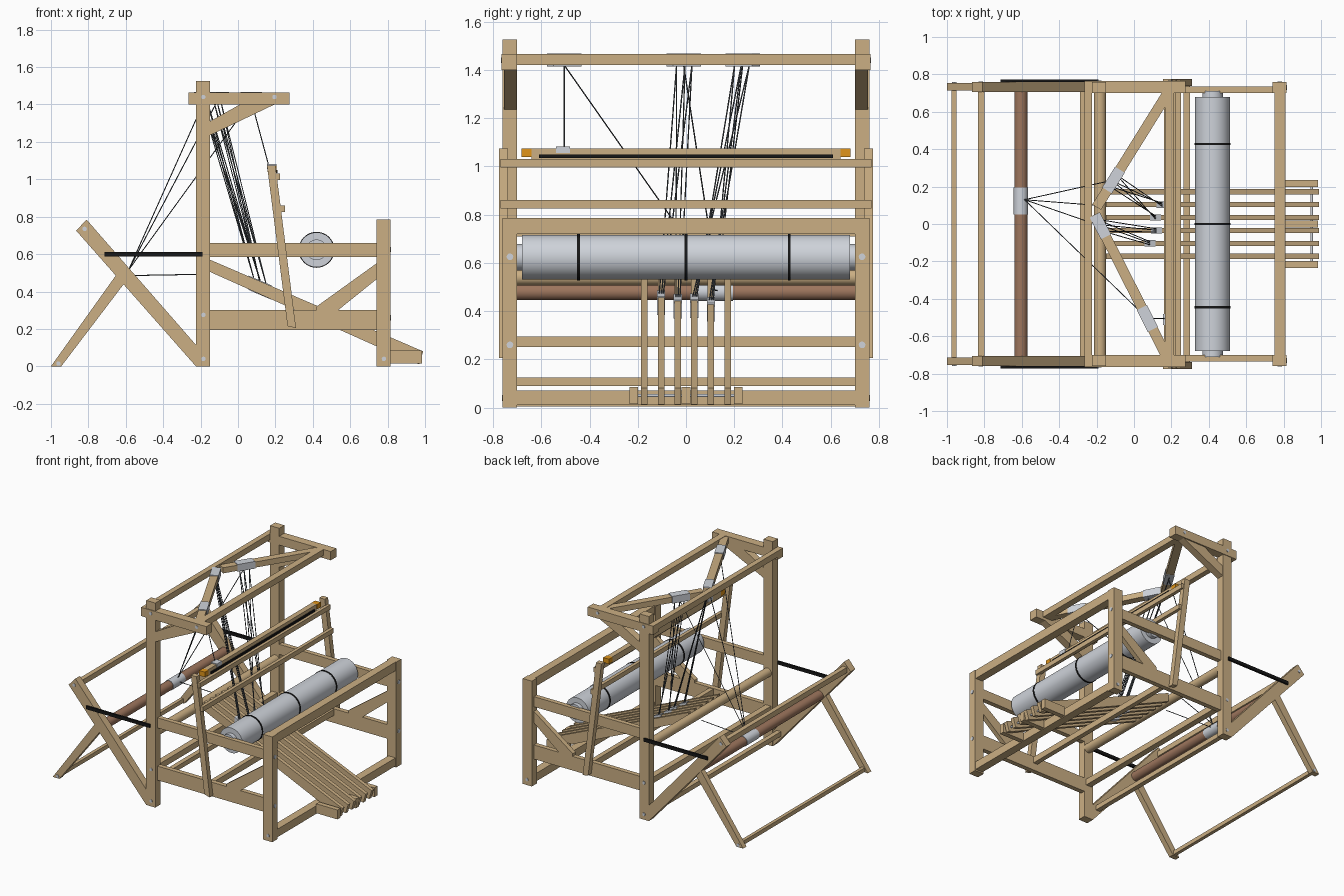
import bpy, bmesh, math
from mathutils import Vector

if "Cube" in bpy.data.objects:
    bpy.data.objects.remove(bpy.data.objects["Cube"])


def mat(name, rgb):
    m = bpy.data.materials.new(name)
    m.diffuse_color = (*rgb, 1)
    m.use_nodes = True
    m.node_tree.nodes["Principled BSDF"].inputs["Base Color"].default_value = m.diffuse_color
    return m


WOOD = mat("light wood", (0.60, 0.43, 0.23))
BROWN = mat("brown wood", (0.34, 0.18, 0.11))
GREY = mat("pale grey", (0.62, 0.65, 0.70))
BLACK = mat("black", (0.008, 0.008, 0.008))
ORANGE = mat("orange", (0.75, 0.30, 0.01))
CORD = mat("cord grey", (0.07, 0.08, 0.09))


def finish(bm, name, m, smooth=False):
    bmesh.ops.recalc_face_normals(bm, faces=bm.faces)
    me = bpy.data.meshes.new(name)
    bm.to_mesh(me)
    bm.free()
    me.materials.append(m)
    ob = bpy.data.objects.new(name, me)
    bpy.context.collection.objects.link(ob)
    if smooth:
        for p in me.polygons:
            p.use_smooth = len(p.vertices) == 4
        me.set_sharp_from_angle(angle=math.radians(40))
    return ob


def prism(name, pts, y0, y1, m=WOOD):
    """Extrude an x-z outline along y."""
    bm = bmesh.new()
    f = bm.faces.new([bm.verts.new((x, y0, z)) for x, z in pts])
    r = bmesh.ops.extrude_face_region(bm, geom=[f])
    vs = [v for v in r["geom"] if isinstance(v, bmesh.types.BMVert)]
    bmesh.ops.translate(bm, vec=(0, y1 - y0, 0), verts=vs)
    return finish(bm, name, m)


def box(name, x0, x1, y0, y1, z0, z1, m=WOOD):
    return prism(name, [(x0, z0), (x1, z0), (x1, z1), (x0, z1)], y0, y1, m)


def pair(name, pts, y0, y1, m=WOOD):
    """The same outline on both sides."""
    for s, tag in ((1, "left"), (-1, "right")):
        prism(f"{name}_{tag}", pts, s * y0, s * y1, m)


def rect(x0, x1, z0, z1):
    return [(x0, z0), (x1, z0), (x1, z1), (x0, z1)]


def rod(name, a, b, r, m, n=24):
    a, b = Vector(a), Vector(b)
    d = b - a
    bm = bmesh.new()
    bmesh.ops.create_cone(bm, cap_ends=True, segments=n, radius1=r, radius2=r, depth=d.length)
    bm.transform(d.to_track_quat('Z', 'Y').to_matrix().to_4x4())
    bmesh.ops.translate(bm, vec=(a + b) / 2, verts=bm.verts)
    return finish(bm, name, m, True)


def beam(name, a, b, w, z0, z1, m=WOOD):
    """Horizontal beam between two x-y points."""
    a, b = Vector(a), Vector(b)
    d = (b - a).normalized()
    n = Vector((-d.y, d.x)) * w / 2
    bm = bmesh.new()
    lo, hi = [[bm.verts.new((*p, z)) for p in (a - n, b - n, b + n, a + n)] for z in (z0, z1)]
    bm.faces.new(lo)
    bm.faces.new(hi)
    for i in range(4):
        j = (i + 1) % 4
        bm.faces.new((lo[i], lo[j], hi[j], hi[i]))
    return finish(bm, name, m)


# Side frames
pair("tall_post", rect(-.225, -.15, 0, 1.525), .70, .76)
pair("front_post", rect(.74, .815, 0, .785), .70, .76)
pair("upper_side_rail", rect(-.15, .74, .585, .66), .70, .735)
pair("lower_side_rail", rect(-.15, .74, .195, .30), .70, .735)
pair("top_arm", rect(-.265, .275, 1.40, 1.465), .70, .765)
pair("arm_brace", [(-.15, 1.235), (.195, 1.40), (.01, 1.40), (-.15, 1.31)], .70, .755)
pair("front_brace", [(.74, .55), (.74, .465), (.535, .30), (.42, .30), (.42, .32)], .70, .735)

# Folding rear frame
pair("rear_diagonal_leg", [(-.865, .725), (-.81, .785), (-.225, .115), (-.225, 0)], .705, .76)
pair("rear_thin_leg", [(-1, 0), (-.945, 0), (-.58, .48), (-.625, .525)], .715, .755)
pair("tension_strap", rect(-.715, -.19, .588, .612), .758, .772, BLACK)

# Cross beams
box("front_top_beam", .75, .81, -.70, .70, .72, .785)
box("front_foot_beam", .75, .81, -.70, .70, .01, .07)
box("head_front_beam", .165, .215, -.70, .70, 1.42, 1.465)
box("head_rear_beam", -.265, -.225, -.70, .70, 1.42, 1.465)
box("rear_post_beam", -.21, -.165, -.70, .70, .25, .295)
box("rear_low_beam", -.29, -.255, -.705, .705, .09, .125)
box("rear_frame_top_beam", -.835, -.80, -.705, .705, .71, .75)
box("rear_frame_foot_beam", -.975, -.95, -.72, .72, .005, .035)
rod("rear_guide_roller", (-.182, -.70, .54), (-.182, .70, .54), .033, WOOD)

# Cloth roller at the rear
rod("brown_roller", (-.605, -.71, .48), (-.605, .71, .48), .035, BROWN)
rod("roller_sleeve", (-.605, .05, .48), (-.605, .195, .48), .038, GREY)

# Large warp roller
rod("warp_roller", (.42, -.68, .623), (.42, .68, .623), .093, GREY, 48)
rod("warp_axle", (.42, -.71, .623), (.42, .71, .623), .055, GREY, 32)
for i, y in enumerate((-.445, 0, .428)):
    rod(f"roller_band_{i}", (.42, y - .006, .623), (.42, y + .006, .623), .096, BLACK, 48)

# Swinging beater
pair("beater_leg", [(.155, 1.075), (.20, 1.075), (.31, .205), (.265, .215)], .737, .775)
box("beater_upper_bar", .20, .225, -.77, .77, .995, 1.03)
box("beater_lower_bar", .225, .25, -.77, .77, .825, .86)
box("beater_foot_bar", .265, .30, -.737, .737, .25, .295)
box("beater_cap", .16, .20, -.64, .64, 1.03, 1.075)
box("beater_strip", .20, .21, -.61, .61, 1.035, 1.05, BLACK)
pair("beater_tip", rect(.158, .205, 1.038, 1.075), .64, .683, ORANGE)

# Slanted head bars and their grey sleeves
V1 = (Vector((.18, .70)), Vector((-.20, .09)))
V2 = (Vector((.17, -.70)), Vector((-.21, .05)))
beam("head_slant_left", *V1, .055, 1.42, 1.462)
beam("head_slant_right", *V2, .055, 1.42, 1.462)
HOOKS = []
for i, (bar, y) in enumerate(((V1, .235), (V2, -.01), (V2, -.505))):
    c = bar[0].lerp(bar[1], (y - bar[0].y) / (bar[1].y - bar[0].y))
    d = (bar[1] - bar[0]).normalized() * .065
    beam(f"head_sleeve_{i}", c - d, c + d, .061, 1.415, 1.468, GREY)
    HOOKS.append((c, d))

# Treadles, hinge blocks and axle
for i in range(6):
    y = (i - 2.5) * .069
    prism(f"treadle_{i}", [(-.15, .57), (.99, .08), (.97, .012), (.94, .018), (-.15, .505)],
          y - .0135, y + .0135)
for i, y in enumerate((-.217, 0, .217)):
    box(f"hinge_block_{i}", .81, .985, y - .018, y + .018, .015, .085)
rod("treadle_axle", (.95, -.225, .05), (.95, .225, .05), .007, GREY, 12)

# Treadle clips and lifting cords
n = 0
for i, y in enumerate((-.1035, -.0345, .0345, .1035)):
    x = .115 if i % 2 == 0 else .15
    if i < 2:
        x -= .03
    zt = .57 - .43 * (x + .15)
    prism(f"treadle_clip_{i}", [(x - .03, zt + .017), (x + .03, zt - .008),
                                (x + .03, zt - .085), (x - .03, zt - .06)],
          y - .017, y + .017, GREY)
    c, d = HOOKS[1] if i < 2 else HOOKS[0]
    for k in (-.5, .1, .6):
        p = c + d * k
        rod(f"lift_cord_{n}", (p.x, p.y, 1.42), (x, y + k * .015, zt), .0028, CORD, 6)
        n += 1

# Cords from the rear roller sleeve and down to the beater
knot = (-.585, .13, .515)
for i, (c, d) in enumerate(HOOKS):
    rod(f"rear_cord_{i}", (c.x, c.y, 1.42), knot, .0028, CORD, 6)
rod("rear_low_cord", (-.59, .13, .485), (-.20, .10, .492), .0028, CORD, 6)
c = HOOKS[2][0]
rod("beater_cord", (c.x, c.y, 1.42), (.165, -.505, 1.07), .0028, CORD, 6)
box("beater_clip", .155, .205, -.54, -.48, 1.055, 1.082, GREY)

# Bolt heads
for s in (1, -1):
    for i, (x, z, y) in enumerate(((-.185, 1.44, .765), (.195, 1.44, .765), (.78, .04, .76),
                                   (-.185, .04, .76), (-.185, .275, .76), (-.82, .735, .76),
                                   (-.96, .015, .755))):
        rod(f"side_bolt_{i}_{s}", (x, s * (y - .01), z), (x, s * (y + .003), z), .012, GREY, 12)
    for z in (.26, .625):
        rod(f"front_bolt_{z}_{s}", (.80, s * .73, z), (.819, s * .73, z), .014, GREY, 12)
